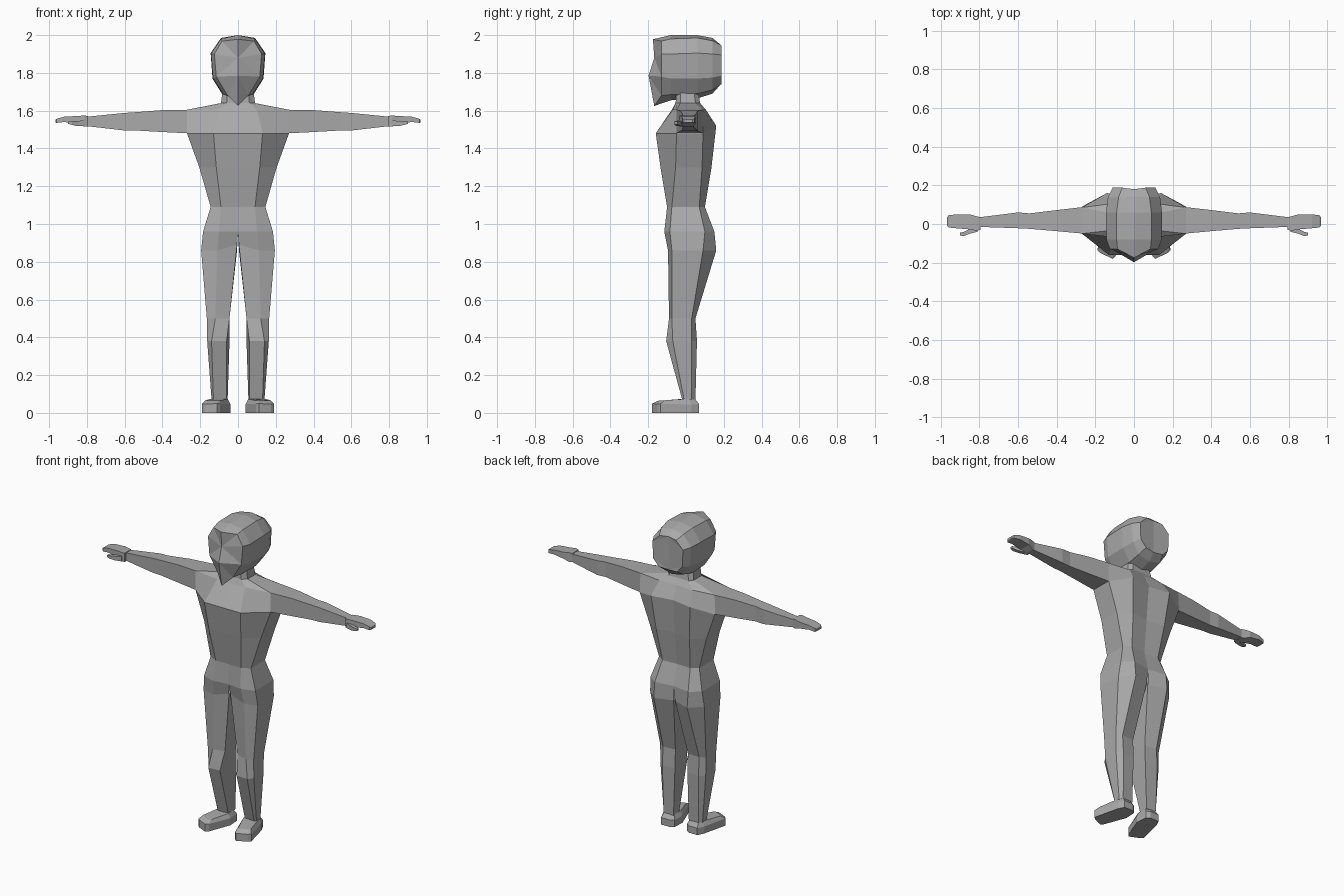
import bpy, bmesh

grey = bpy.data.materials.new("plain grey")
grey.diffuse_color = (0.40, 0.40, 0.40, 1)


def loft(name, rings, closed=None, caps=(True, True), mirror=True, extra=None):
    """Skin a list of equal rings; closed(i) tells if row i wraps around."""
    bm = bmesh.new()
    vs = [[bm.verts.new(p) for p in ring] for ring in rings]
    n = len(rings[0])
    for i in range(len(vs) - 1):
        wraps = closed(i) if closed else True
        for j in range(n if wraps else n - 1):
            k = (j + 1) % n
            bm.faces.new((vs[i][j], vs[i][k], vs[i + 1][k], vs[i + 1][j]))
    if caps[0]:
        bm.faces.new(vs[0])
    if caps[1]:
        bm.faces.new(vs[-1])
    if extra:
        extra(bm, vs)
    bmesh.ops.recalc_face_normals(bm, faces=bm.faces)
    mesh = bpy.data.meshes.new(name)
    bm.to_mesh(mesh)
    bm.free()
    mesh.materials.append(grey)
    ob = bpy.data.objects.new(name, mesh)
    bpy.context.collection.objects.link(ob)
    if mirror:
        mod = ob.modifiers.new("mirror", 'MIRROR')
        mod.use_clip = True
    return ob


# Body: half rings run from front centre around the side to back centre
# (z, front centre y, front x, y, side x, y front, y back, back x, y, back centre y)
torso = [
    (1.72, -.05, .055, -.05, .080, -.03, .04, .055, .06, .06),
    (1.64, -.055, .06, -.055, .090, -.03, .05, .07, .075, .075),
    (1.605, -.075, .10, -.07, .270, -.05, .085, .12, .105, .10),
    (1.48, -.16, .13, -.16, .270, -.05, .09, .14, .16, .135),
    (1.30, -.135, .115, -.135, .205, -.055, .085, .12, .135, .115),
    (1.09, -.10, .09, -.10, .145, -.075, .07, .10, .10, .095),
    (0.96, -.10, .10, -.115, .185, -.085, .10, .12, .15, .13)]
# Legs: (z, front inner xy, front outer xy, side x, y, y, back outer xy, back inner xy)
legs = [
    (0.86, .005, -.085, .11, -.095, .195, -.075, .09, .12, .16, .005, .12),
    (0.50, .045, -.07, .12, -.09, .165, -.075, .03, .13, .05, .045, .045),
    (0.38, .060, -.10, .14, -.105, .163, -.07, .03, .13, .058, .045, .05),
    (0.07, .060, -.015, .13, -.02, .140, -.01, .03, .125, .05, .055, .05)]
rings = [[(0, fc, z), (fx, fy, z), (sx, s1, z), (sx, s2, z), (bx, by, z), (0, bc, z)]
         for z, fc, fx, fy, sx, s1, s2, bx, by, bc in torso]
rings += [[(ax, ay, z), (fx, fy, z), (sx, s1, z), (sx, s2, z), (bx, by, z), (cx, cy, z)]
          for z, ax, ay, fx, fy, sx, s1, s2, bx, by, cx, cy in legs]
# raise the shoulder blades and the front of the crotch
for j in (4, 5):
    x, y, z = rings[3][j]
    rings[3][j] = (x, y, z + .04)
x, y, z = rings[7][0]
rings[7][0] = (x, y, z + .03)
loft("body", rings, closed=lambda i: i >= len(torso), caps=(False, True))


# Arms and hands: boxy sections along x (x, y front, y back, z low, z high)
def section(x, y0, y1, z0, z1):
    return [(x, y0, z0), (x, y1, z0), (x, y1, z1), (x, y0, z1)]


loft("arm", [section(*s) for s in (
    (.26, -.05, .088, 1.48, 1.605), (.40, -.037, .072, 1.487, 1.603),
    (.54, -.025, .055, 1.495, 1.592), (.60, -.022, .06, 1.495, 1.588),
    (.80, -.015, .035, 1.518, 1.568))])
loft("hand", [section(*s) for s in (
    (.795, -.03, .035, 1.515, 1.572), (.815, -.035, .04, 1.515, 1.574),
    (.85, -.028, .05, 1.53, 1.572), (.92, -.022, .05, 1.54, 1.568),
    (.96, -.018, .045, 1.535, 1.557), (.967, -.01, .035, 1.538, 1.552))])
loft("thumb", [section(*s) for s in (
    (.81, -.04, -.01, 1.518, 1.55), (.85, -.05, -.025, 1.518, 1.545),
    (.88, -.062, -.04, 1.525, 1.545), (.90, -.06, -.045, 1.53, 1.543))])

# Feet: turned-out sole outline, straight sides, then drawn in to the instep
sole = [(.045, .055), (.07, .07), (.13, .07), (.15, .03), (.19, -.135),
        (.175, -.15), (.11, -.18), (.095, -.165), (.04, -.02)]
cx, cy = .105, -.03
foot = [[(x, y, 0) for x, y in sole],
        [(x, y, .045 - .02 * min(0, y)) for x, y in sole],
        [(cx + (x - cx) * .78, cy + (y - cy) * .78, .075 + .06 * min(0, y)) for x, y in sole]]
loft("foot", foot)


# Head: half sections from crown to underside, stepping from face to back
def face_fan(bm, vs):
    brow = bm.verts.new((0, -.168, 1.88))
    nose = bm.verts.new((0, -.198, 1.785))
    v = vs[0]
    for a, b in ((0, 1), (1, 2), (2, 3)):
        bm.faces.new((brow, v[a], v[b]))
    bm.faces.new((brow, v[3], nose))
    bm.faces.new((nose, v[3], v[4]))
    bm.faces.new((nose, v[4], v[5]))


def head_section(y, top, corner, upper, lower, jaw, bottom, y_top=None, y_bottom=None):
    return [(0, y if y_top is None else y_top, top)] + \
        [(x, y, z) for x, z in (corner, upper, lower, jaw)] + \
        [(0, y if y_bottom is None else y_bottom, bottom)]


loft("head", [
    head_section(-.13, 1.978, (.085, 1.968), (.125, 1.90), (.115, 1.78), (.055, 1.68),
                 1.625, -.175, -.168),
    head_section(-.08, 2.0, (.09, 1.98), (.143, 1.90), (.132, 1.77), (.075, 1.685), 1.655),
    head_section(.06, 2.0, (.09, 1.985), (.145, 1.905), (.135, 1.77), (.085, 1.69), 1.665),
    head_section(.14, 1.985, (.08, 1.97), (.135, 1.90), (.125, 1.775), (.08, 1.71), 1.69),
    head_section(.188, 1.95, (.06, 1.945), (.11, 1.895), (.105, 1.785), (.065, 1.74),
                 1.735, .18, .18)],
    closed=lambda i: False, caps=(False, False),
    extra=lambda bm, vs: (face_fan(bm, vs),
                          bm.faces.new((vs[-1][0], vs[-1][1], vs[-1][2])),
                          bm.faces.new((vs[-1][2], vs[-1][3], vs[-1][5], vs[-1][0])),
                          bm.faces.new((vs[-1][3], vs[-1][4], vs[-1][5]))))
